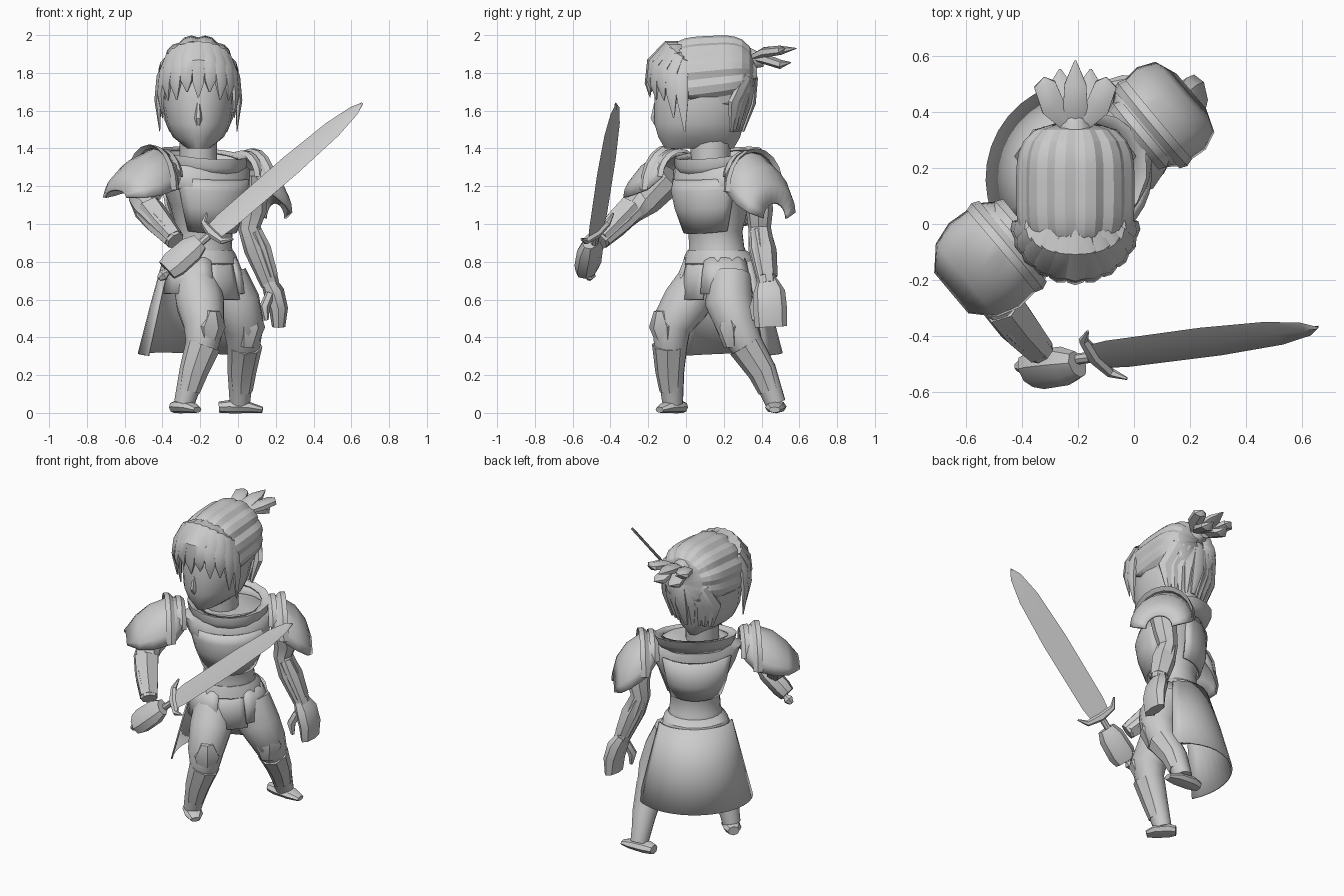
import bpy, bmesh, math
from mathutils import Vector, Matrix

cube = bpy.data.objects.get("Cube")
if cube:
    bpy.data.objects.remove(cube)

grey = bpy.data.materials.new("plain_grey")
grey.use_nodes = True
COLOUR = (0.6, 0.6, 0.6, 1)
grey.diffuse_color = COLOUR
grey.node_tree.nodes["Principled BSDF"].inputs["Base Color"].default_value = COLOUR

# The body is turned towards its left, the head looks straight ahead
BODY = Matrix.Translation((-.175, .155, 0)) @ Matrix.Rotation(math.radians(40), 4, 'Z')
WORLD = Matrix.Identity(4)
FORWARD = BODY.to_3x3() @ Vector((0, -1, 0))
SIDE = BODY.to_3x3() @ Vector((1, 0, 0))
HEAD = Vector((-.21, .08, 0))


def finish(name, bm, matrix=WORLD, thick=0, angle=35):
    bmesh.ops.recalc_face_normals(bm, faces=bm.faces)
    mesh = bpy.data.meshes.new(name)
    bm.to_mesh(mesh)
    bm.free()
    mesh.materials.append(grey)
    ob = bpy.data.objects.new(name, mesh)
    bpy.context.collection.objects.link(ob)
    ob.matrix_world = matrix
    if thick:
        solid = ob.modifiers.new("thickness", 'SOLIDIFY')
        solid.thickness = thick
        solid.offset = 0
    bpy.ops.object.select_all(action='DESELECT')
    ob.select_set(True)
    bpy.context.view_layer.objects.active = ob
    bpy.ops.object.shade_smooth_by_angle(angle=math.radians(angle))
    return ob


def bridge(bm, rings, closed=True):
    for low, high in zip(rings, rings[1:]):
        n = len(low)
        for i in range(n if closed else n - 1):
            j = (i + 1) % n
            bm.faces.new((low[i], low[j], high[j], high[i]))


def loft(name, points, sizes, ref, sides=8, matrix=WORLD):
    """Closed sweep; each size is a radius or (along ref, across ref)."""
    bm = bmesh.new()
    points = [Vector(p) for p in points]
    rings = []
    for k, p in enumerate(points):
        t = (points[min(k + 1, len(points) - 1)] - points[max(k - 1, 0)]).normalized()
        u = Vector(ref)
        u = (u - t * u.dot(t)).normalized()
        v = t.cross(u)
        a, b = sizes[k] if isinstance(sizes[k], tuple) else (sizes[k], sizes[k])
        angles = [math.tau * i / sides for i in range(sides)]
        rings.append([bm.verts.new(p + u * a * math.cos(q) + v * b * math.sin(q)) for q in angles])
    bridge(bm, rings)
    bm.faces.new(rings[0])
    bm.faces.new(rings[-1])
    return finish(name, bm, matrix)


def shell(name, rings, middle=0, half=180, sides=20, tilt=0, thick=0, matrix=BODY):
    """Stacked ellipse rings (z, rx, ry, cy), whole or an arc round the body."""
    bm = bmesh.new()
    whole = half == 180
    stack = []
    for z, rx, ry, cy in rings:
        row = []
        for i in range(sides if whole else sides + 1):
            q = math.radians(middle - half + 2 * half * i / sides)
            row.append(bm.verts.new((rx * math.cos(q), cy + ry * math.sin(q), z + tilt * math.sin(q))))
        stack.append(row)
    bridge(bm, stack, whole)
    if whole and not thick:
        bm.faces.new(stack[0])
        bm.faces.new(stack[-1])
    return finish(name, bm, matrix, thick)


# Torso, breastplate, collar and belt
shell("torso", [(.66, .16, .14, .02), (.8, .18, .165, .02), (.88, .155, .14, .01), (.96, .15, .14, 0),
                (1.1, .2, .18, -.01), (1.2, .25, .2, -.01), (1.29, .28, .17, 0), (1.34, .2, .16, .01)])
shell("breastplate", [(.97, .16, .15, -.01), (1.1, .21, .195, -.01), (1.19, .235, .21, -.01),
                      (1.25, .235, .19, -.01)], 270, 75, 12, .02, .015)
shell("backplate", [(1.02, .18, .16, 0), (1.12, .215, .19, 0), (1.28, .25, .2, 0)], 90, 55, 8, -.03, .015)
shell("collar", [(1.28, .2, .17, .01), (1.33, .235, .2, .01), (1.37, .245, .21, .02),
                 (1.36, .2, .18, .02)], sides=16, tilt=.035, thick=.015)
shell("belt", [(.77, .19, .175, .03), (.79, .205, .19, .03), (.83, .195, .18, .03), (.86, .165, .15, .01)], sides=16)

# Back skirt and hip plates
shell("back_skirt", [(.8, .22, .2, .01), (.56, .28, .275, .01), (.3, .345, .345, .01)],
      90, 82, 16, .02, .01)
shell("front_plate", [(.82, .18, .15, .01), (.72, .2, .17, .01), (.6, .21, .185, 0)], 270, 27, 4, thick=.015)
for name, middle in (("right_hip_plate", 212), ("left_hip_plate", 328)):
    shell(name, [(.82, .185, .17, .03), (.74, .22, .2, .03), (.63, .24, .22, .03)], middle, 36, 5, thick=.02)

# Shoulder armour: arches (out, peak, foot, half width) that slope down to the outer rim
ARCHES = {
    -1: [(.28, 1.37, 1.25, .13), (.35, 1.39, 1.18, .18), (.47, 1.34, 1.15, .19), (.55, 1.27, 1.14, .165),
         (.62, 1.18, 1.14, .09)],
    1: [(.24, 1.36, 1.25, .13), (.3, 1.37, 1.17, .175), (.4, 1.3, 1.1, .185), (.46, 1.21, 1.06, .16),
        (.49, 1.11, 1.03, .08)],
}
for s, arches in ARCHES.items():
    side = "left" if s > 0 else "right"
    bm = bmesh.new()
    angles = [math.pi * i / 10 for i in range(11)]
    bridge(bm, [[bm.verts.new((s * out, w * math.cos(q), foot + (peak - foot) * math.sin(q))) for q in angles]
                for out, peak, foot, w in arches], False)
    finish(side + "_pauldron", bm, BODY, .015)
    for layer in range(2):
        out, peak, foot, w = arches[layer]
        rim = [(s * (out + .015), (w + .01) * math.cos(q), foot + (peak + .02 - foot) * math.sin(q)) for q in angles]
        loft(side + "_pauldron_rim", rim, [(.028, .01)] * 11, (s, 0, .4), 4, BODY)

# Arms and the hanging hand
loft("left_arm", [(.08, .35, 1.27), (.08, .39, 1.07), (.06, .39, .98), (.1, .4, .87), (.17, .43, .68)],
     [.085, .072, .06, .07, .05], SIDE)
loft("left_cuff", [(.07, .39, .96), (.11, .41, .86), (.16, .43, .72)], [(.055, .065), (.065, .075), (.05, .06)], SIDE, 6)
loft("left_hand", [(.16, .43, .7), (.19, .44, .64), (.215, .445, .55), (.215, .45, .455)],
     [(.04, .055), (.055, .085), (.05, .09), (.035, .085)], (1, 0, 0))
loft("left_thumb", [(.17, .38, .63), (.14, .36, .56), (.15, .36, .49)], [.025, .028, .012], (1, 0, 0), 6)
loft("right_arm", [(-.44, -.07, 1.25), (-.5, -.2, 1.13), (-.48, -.28, 1.08), (-.42, -.36, 1.01), (-.33, -.46, .91)],
     [.085, .08, .075, .07, .05], (0, 0, 1))
loft("right_cuff", [(-.47, -.29, 1.08), (-.41, -.37, 1), (-.34, -.45, .92)], [.08, .075, .058], (0, 0, 1), 6)

# Sword, with the fist wrapped round its grip
GUARD = Vector((-.14, -.475, .95))
TIP = Vector((.66, -.37, 1.64))
ALONG = (TIP - GUARD).normalized()
WIDE = Vector((-.56, .64, .5))
WIDE = (WIDE - ALONG * WIDE.dot(ALONG)).normalized()


def on_sword(t, w=0):
    return GUARD + ALONG * t + WIDE * w


loft("blade", [on_sword(t) for t in (0, .1, .55, .85, 1, 1.06)],
     [(w, .008) for w in (.06, .072, .075, .062, .035, .002)], WIDE, 4)
loft("guard", [on_sword(.06, -.13), on_sword(.01, -.09), GUARD, on_sword(.01, .09), on_sword(.06, .13)],
     [.005, .018, .028, .018, .005], ALONG, 6)
loft("grip", [on_sword(t) for t in (-.32, -.02)], [.02, .02], WIDE, 8)
loft("pommel", [on_sword(t) for t in (-.37, -.34, -.31)], [.015, .032, .015], WIDE, 6)
loft("right_hand", [on_sword(t) + Vector((-.01, -.02, 0)) for t in (-.3, -.25, -.13, -.07)],
     [(.07, .05), (.085, .06), (.08, .06), (.055, .04)], WIDE, 8)

# Legs: thigh, shin guard, knee guard and foot
LEGS = {
    "right": ([(-.23, .09, .72), (-.2, 0, .58), (-.18, -.08, .46), (-.19, -.08, .36), (-.24, -.08, .22),
               (-.285, -.07, .05)], Vector((.7, -.7, 0)), .08, .1),
    "left": ([(-.07, .23, .72), (-.01, .23, .58), (.03, .27, .46), (.03, .32, .36), (.015, .41, .22),
              (.01, .475, .05)], Vector((1, -.05, 0)), .11, .12),
}
for name, (path, toe, heel, reach) in LEGS.items():
    loft(name + "_leg", path, [.12, .13, .11, .09, .072, .055], FORWARD, 12)
    shin = [Vector(p) + FORWARD * .01 for p in path[3:]]
    shin[-1] = shin[1].lerp(shin[2], .6)
    loft(name + "_shin_guard", shin, [.093, .076, .06], FORWARD, 8)
    knee = Vector(path[2]) + FORWARD * .06
    loft(name + "_knee_guard", [knee + Vector((0, 0, z)) + FORWARD * f for z, f in ((-.11, -.02), (0, 0), (.08, .02))],
         [(.03, .05), (.06, .085), (.02, .04)], FORWARD, 6)
    base = Vector(path[-1])
    base.z = 0
    loft(name + "_foot", [base + toe * d + Vector((0, 0, z)) for d, z in
                          ((-heel, .03), (-heel / 2, .033), (.05, .028), (reach, .016))],
         [(.035, .03), (.055, .035), (.055, .03), (.03, .016)], toe.cross((0, 0, 1)), 8)

# Neck, face and nose
AT_HEAD = Matrix.Translation(HEAD)
shell("neck", [(1.28, .1, .1, .05), (1.45, .1, .11, .05)], sides=12, matrix=AT_HEAD)
shell("face", [(1.4, .06, .185, -.01), (1.46, .135, .22, -.01), (1.53, .17, .24, -.01), (1.62, .185, .25, 0),
               (1.75, .19, .25, 0), (1.88, .15, .2, 0), (1.95, .06, .08, 0)], sides=18, matrix=AT_HEAD)
loft("nose", [HEAD + Vector((0, y, z)) for y, z in ((-.24, 1.64), (-.25, 1.56), (-.238, 1.525))],
     [(.01, .01), (.02, .02), (.014, .01)], (1, 0, 0), 6)

# Swept hair: grooved cap whose ridges run back to the knot, trimmed above the ears
bm = bmesh.new()
rows = []
for i in range(13):
    t = i / 12
    y = -.16 + .45 * t
    size = math.sqrt(max(.02, 1 - (1.8 * t - .8) ** 4))
    row = []
    for k in range(36):
        q = math.tau * k / 36
        r = size * (1 if k % 3 else .94)
        row.append(bm.verts.new((.21 * r * math.cos(q), y, 1.75 + .05 * t + (.235 - .03 * t) * r * math.sin(q))))
    rows.append(row)
bridge(bm, rows)
bmesh.ops.bisect_plane(bm, geom=bm.verts[:] + bm.edges[:] + bm.faces[:], plane_co=(0, -.05, 1.66),
                       plane_no=(0, .45, 1), clear_inner=True)
finish("hair_cap", bm, AT_HEAD, .01, 20)


def lock(name, points, widths, out):
    loft(name, [HEAD + Vector(p) for p in points], [(w * .55, w) for w in widths], out, 6)


# Fringe, long at the temples
for i in range(-5, 6):
    q = math.radians(i * 17)
    s, c = math.sin(q), math.cos(q)
    tip = 1.67 - .21 * abs(i / 5) ** 3 + (.03 if i % 2 else 0)
    lock("fringe_lock", [(.12 * s, -.08, 1.87 + .08 * c), (.165 * s, -.09 - .09 * c, 1.85 + .1 * c),
                         (.2 * s, -.09 - .175 * c, 1.77 + .09 * c), (.215 * s, -.08 - .2 * c, (1.82 + tip) / 2),
                         (.205 * s, -.07 - .2 * c, tip)],
         [.03, .04, .041, .034, .004], (s, -c, .3))

# Nape hair hanging from the knot
for i in range(-4, 5):
    a = i / 4
    lock("nape_lock", [(.05 * a, .25, 1.86), (.14 * a, .28 - .04 * abs(a), 1.77), (.18 * a, .265 - .09 * abs(a), 1.64),
                       (.14 * a, .22 - .06 * abs(a), 1.49)], [.02, .038, .045, .015], (a * .7, 1, 0))

# Knot and tail
loft("hair_knot", [HEAD + Vector((0, y, 1.87)) for y in (.2, .26, .3, .33)], [.06, .065, .045, .04], (1, 0, 0), 10)
for i in range(-2, 3):
    a = i / 2
    rise = -.035 if i % 2 else .04
    lock("tail_lock", [(.02 * a, .27, 1.88), (.08 * a, .34, 1.89 + rise * .5), (.11 * a, .42, 1.88 + rise),
                       (.11 * a, .505 - .06 * abs(a), 1.89 + rise)], [.03, .05, .045, .004], (0, 0, 1))
